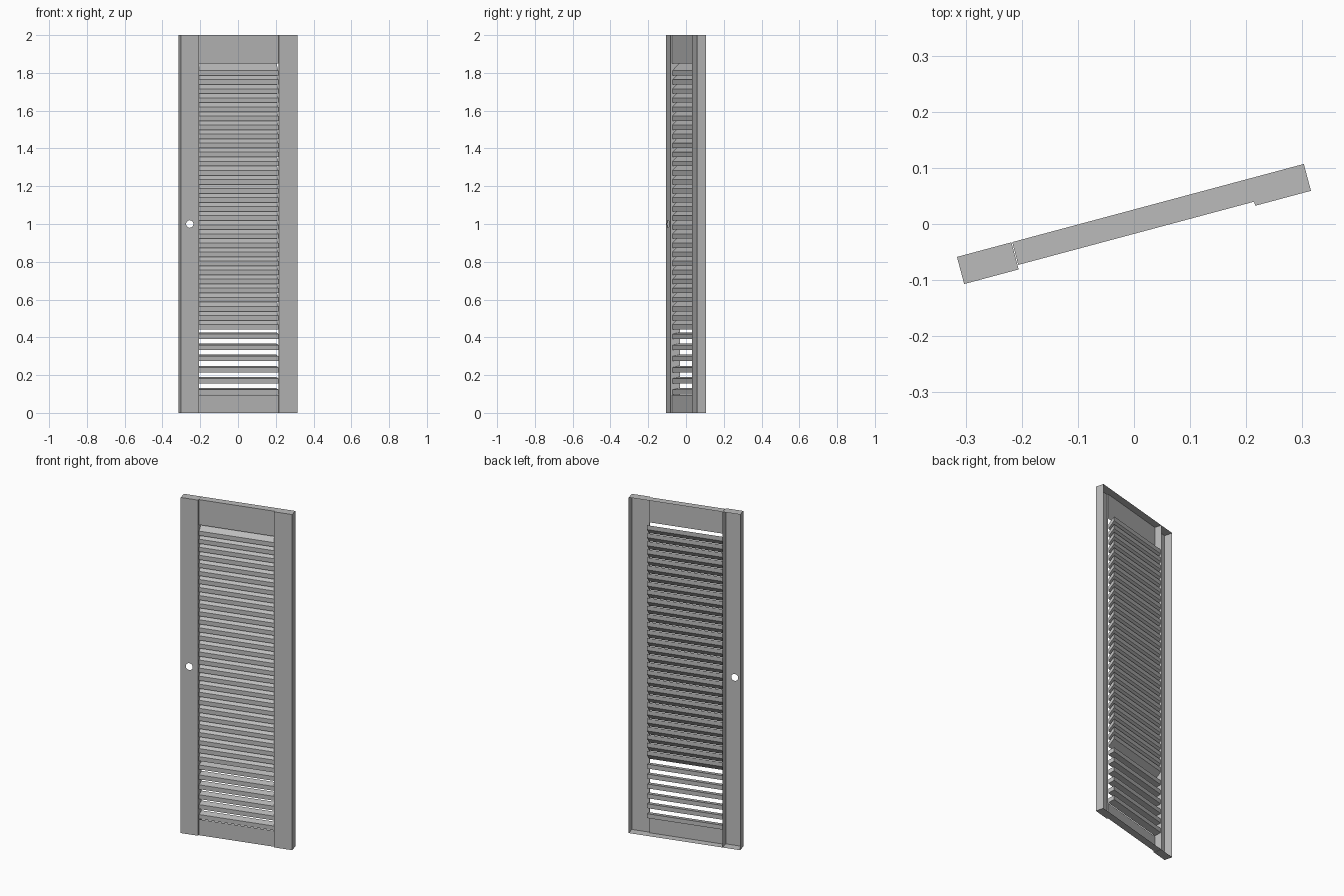
import bpy
import bmesh
import math

cube = bpy.data.objects.get("Cube")
if cube:
    bpy.data.objects.remove(cube, do_unlink=True)

TURN = math.radians(15)      # the door stands slightly ajar
HEIGHT = 2.0
BACK = 0.025
PANEL_FRONT = -0.017
OPEN_LOW, OPEN_HIGH = 0.095, 1.85

paint = bpy.data.materials.new("grey_paint")
paint.use_nodes = True
grey = (0.5, 0.5, 0.5, 1)
paint.diffuse_color = grey
paint.node_tree.nodes["Principled BSDF"].inputs["Base Color"].default_value = grey


def place(name, mesh, z=0.0):
    obj = bpy.data.objects.new(name, mesh)
    obj.location.z = z
    obj.rotation_euler.z = TURN
    bpy.context.collection.objects.link(obj)
    return obj


def finish(name, bm):
    bmesh.ops.remove_doubles(bm, verts=bm.verts, dist=0.0001)
    bmesh.ops.recalc_face_normals(bm, faces=bm.faces)
    mesh = bpy.data.meshes.new(name)
    bm.to_mesh(mesh)
    bm.free()
    mesh.materials.append(paint)
    return mesh


def add_face(bm, points):
    return bm.faces.new([bm.verts.new(p) for p in points])


def add_loop(bm, points):
    verts = [bm.verts.new(p) for p in points]
    return [bm.edges.new((verts[i - 1], verts[i])) for i in range(len(verts))]


def folded_shell(plan, levels, skip):
    """Upright folded sheet, open at the back, with caps; skip(segment, band) leaves a hole."""
    bm = bmesh.new()
    for band, (low, high) in enumerate(zip(levels, levels[1:])):
        for seg, (a, b) in enumerate(zip(plan, plan[1:])):
            if not skip(seg, band):
                add_face(bm, [(*a, low), (*b, low), (*b, high), (*a, high)])
    for z in (levels[0], levels[-1]):
        add_face(bm, [(*p, z) for p in plan])
    return bm


# Handle stile: hollow channel with a round hole in its front
x0, x1, front = -0.32, -0.2195, -0.025
plan = [(x0, BACK), (x0, front), (x1, front), (x1, BACK)]
bm = folded_shell(plan, [0, HEIGHT], lambda seg, band: seg == 1)
edges = add_loop(bm, [(x0, front, 0), (x1, front, 0),
                      (x1, front, HEIGHT), (x0, front, HEIGHT)])
ring = [math.tau * i / 24 for i in range(24)]
edges += add_loop(bm, [(-0.271 + 0.02 * math.cos(a), front, 1 + 0.02 * math.sin(a))
                       for a in ring])
bmesh.ops.triangle_fill(bm, edges=edges, use_beauty=True, normal=(0, -1, 0))
place("handle_stile", finish("handle_stile", bm))

# Main frame: recessed rails, raised hinge stile and the louvre opening
plan = [(-0.218, BACK), (-0.218, PANEL_FRONT), (0.217, PANEL_FRONT),
        (0.217, -0.0245), (0.32, -0.0245), (0.32, BACK)]
bm = folded_shell(plan, [0, OPEN_LOW, OPEN_HIGH, HEIGHT],
                  lambda seg, band: seg == 1 and band == 1)
place("louvre_frame", finish("louvre_frame", bm))


# Slats: upright front edge, leaning up towards the back
def slat_mesh(name, rise):
    y0, y1, half = PANEL_FRONT + 0.001, 0.022, 0.013
    bm = bmesh.new()
    profile = [(y0, -half), (y1, rise - half), (y1, rise + half), (y0, half)]
    face = add_face(bm, [(-0.2175, y, z) for y, z in profile])
    side = bmesh.ops.extrude_face_region(bm, geom=[face])["geom"]
    moved = [v for v in side if isinstance(v, bmesh.types.BMVert)]
    bmesh.ops.translate(bm, verts=moved, vec=(0.434, 0, 0))
    return finish(name, bm)


closed_slat = slat_mesh("closed_slat", 0.038)
for i in range(29):
    place("closed_slat", closed_slat, 1.799 - 0.048 * i)

open_slat = slat_mesh("open_slat", 0.008)
for i in range(6):
    place("open_slat", open_slat, 0.405 - 0.059 * i)
